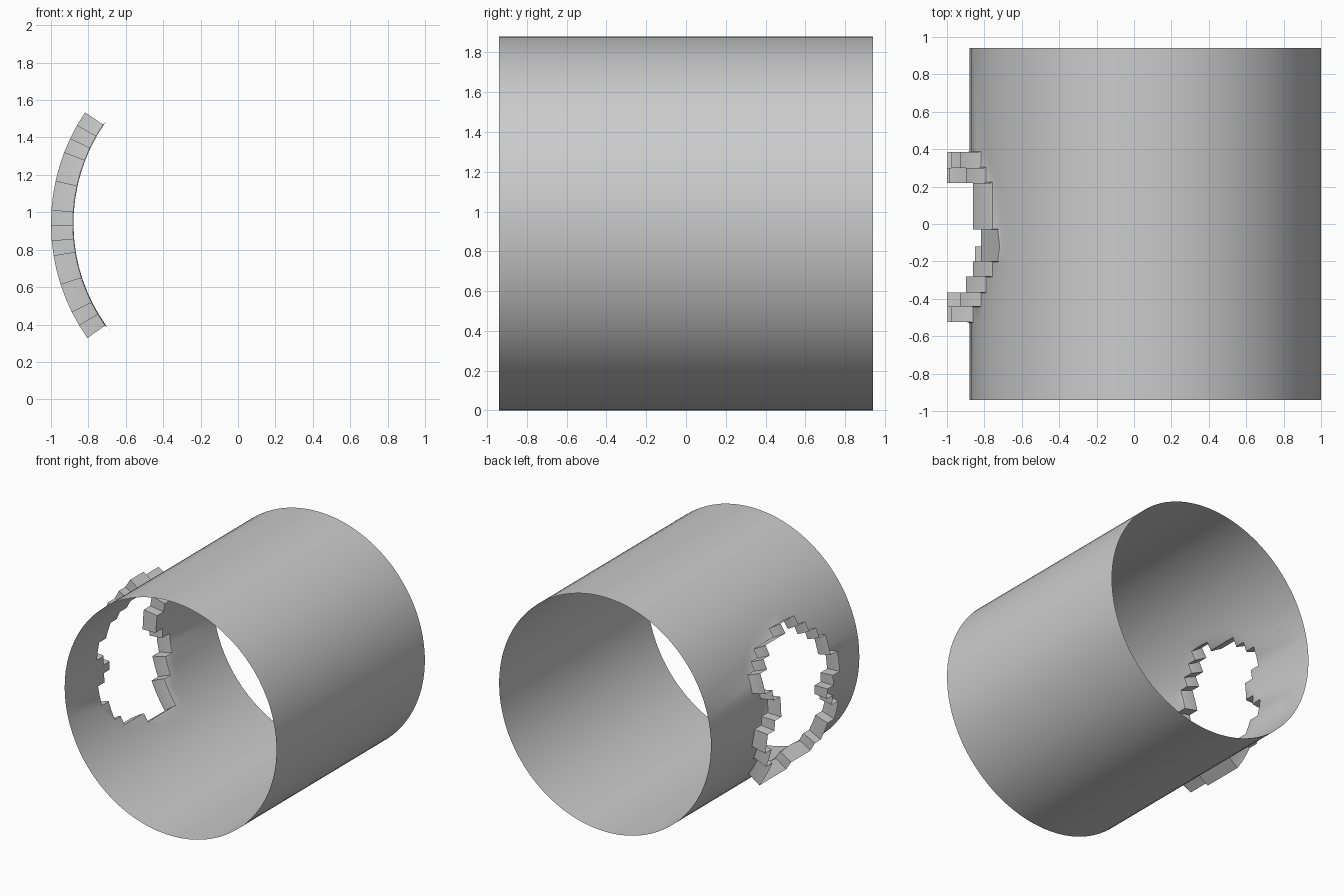
import bpy, bmesh, math

if "Cube" in bpy.data.objects:
    bpy.data.objects.remove(bpy.data.objects["Cube"], do_unlink=True)

RADIUS, RIM_RADIUS, HALF_LENGTH = 0.94, 1.06, 0.94
CENTRE_X, CENTRE_Z = 0.06, 0.94
SEGMENTS, TOP_ANGLE = 83, 34.1

grey = bpy.data.materials.new("plain_grey")
grey.use_nodes = True
colour = (0.6, 0.6, 0.6, 1)
grey.diffuse_color = colour
grey.node_tree.nodes["Principled BSDF"].inputs["Base Color"].default_value = colour

# Stations along the tube, and the ragged opening as (first, last) station per row
stations = [-HALF_LENGTH, -0.525, -0.44, -0.365, -0.28, -0.2, -0.12, -0.03,
            0.22, 0.3, 0.385, HALF_LENGTH]
opening = [(5, 7), (4, 8), (3, 9), (2, 10), (2, 10), (1, 9), (1, 8), (2, 8),
           (3, 9), (2, 10), (1, 10), (1, 9), (2, 9), (2, 8), (3, 8), (6, 8)]


def ring_point(row, y):
    a = math.radians(TOP_ANGLE) - math.tau * row / SEGMENTS
    return (-RADIUS * math.cos(a), y, RADIUS * math.sin(a))


# Thin open tube with the opening left out
bm = bmesh.new()
grid = [[bm.verts.new(ring_point(row, y)) for y in stations] for row in range(SEGMENTS)]
for row in range(SEGMENTS):
    here, after = grid[row], grid[(row + 1) % SEGMENTS]
    first, last = opening[row] if row < len(opening) else (0, 0)
    for k in range(len(stations) - 1):
        if not first <= k < last:
            bm.faces.new((here[k], here[k + 1], after[k + 1], after[k]))

# Stepped rim raised outwards around the opening
edges = [e for e in bm.edges if e.is_boundary
         and all(abs(v.co.y) < HALF_LENGTH - 0.01 for v in e.verts)]
raised = bmesh.ops.extrude_edge_only(bm, edges=edges)["geom"]
for v in raised:
    if isinstance(v, bmesh.types.BMVert):
        v.co.x *= RIM_RADIUS / RADIUS
        v.co.z *= RIM_RADIUS / RADIUS

# Small fillet where the rim meets the tube
bmesh.ops.bevel(bm, geom=edges, offset=0.012, segments=2, profile=0.5,
                affect='EDGES', clamp_overlap=True)
bmesh.ops.recalc_face_normals(bm, faces=bm.faces)
# Keep the tube's normals pointing outwards
outer = max(bm.faces, key=lambda f: f.calc_center_median().x)
if outer.normal.x < 0:
    bmesh.ops.reverse_faces(bm, faces=bm.faces)

mesh = bpy.data.meshes.new("tube_with_opening")
bm.to_mesh(mesh)
bm.free()
mesh.materials.append(grey)
tube = bpy.data.objects.new("tube_with_opening", mesh)
tube.location = (CENTRE_X, 0, CENTRE_Z)
bpy.context.collection.objects.link(tube)
bpy.context.view_layer.objects.active = tube
tube.select_set(True)
bpy.ops.object.shade_smooth_by_angle(angle=math.radians(35))
